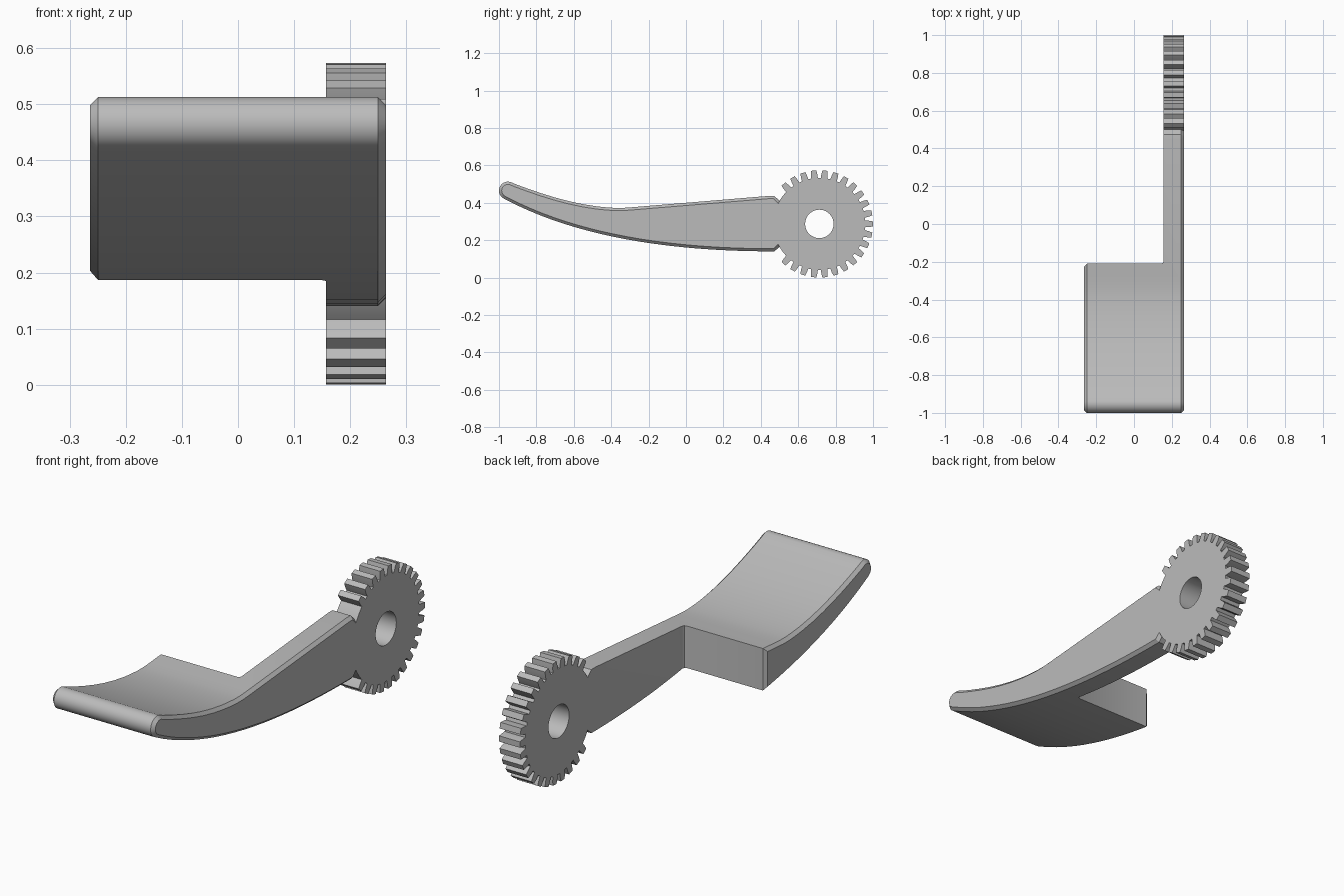
import bpy, bmesh
from math import sin, cos, radians
from mathutils import Vector
from mathutils.geometry import interpolate_bezier

old = bpy.data.objects.get("Cube")
if old:
    bpy.data.objects.remove(old, do_unlink=True)

HALF = 0.264            # half of the overall width
INNER = 0.157           # inner face of arm and gear
CHAMFER = 0.0145
GEAR_Y, GEAR_Z = 0.713, 0.287
ROOT, TIP, BORE = 0.246, 0.287, 0.076

grey = bpy.data.materials.new("plain grey")
grey.use_nodes = True
grey.diffuse_color = (0.5, 0.5, 0.5, 1)
grey.node_tree.nodes["Principled BSDF"].inputs["Base Color"].default_value = (0.5, 0.5, 0.5, 1)


def prism(name, base, shift, chamfer=0):
    """Extrude a closed outline along shift, optionally chamfering both rims."""
    bm = bmesh.new()
    cap = bm.faces.new([bm.verts.new(p) for p in base])
    out = bmesh.ops.extrude_face_region(bm, geom=[cap], use_keep_orig=True)
    bmesh.ops.translate(bm, vec=shift, verts=[v for v in out["geom"] if isinstance(v, bmesh.types.BMVert)])
    bmesh.ops.recalc_face_normals(bm, faces=bm.faces)
    if chamfer:
        axis = Vector(shift).normalized()
        rims = [e for e in bm.edges if abs((e.verts[0].co - e.verts[1].co).dot(axis)) < 1e-5]
        bmesh.ops.bevel(bm, geom=rims, offset=chamfer, segments=1, affect='EDGES', clamp_overlap=False)
    mesh = bpy.data.meshes.new(name)
    bm.to_mesh(mesh)
    bm.free()
    mesh.materials.append(grey)
    ob = bpy.data.objects.new(name, mesh)
    bpy.context.collection.objects.link(ob)
    return ob


def side_prism(name, outline, x0, x1, chamfer=0):
    return prism(name, [(x0, y, z) for y, z in outline], (x1 - x0, 0, 0), chamfer)


def arc(cy, cz, r, a0, a1, n):
    angles = [radians(a0 + (a1 - a0) * i / n) for i in range(n + 1)]
    return [(cy + r * cos(a), cz + r * sin(a)) for a in angles]


def curve(points, n):
    return [(p[0], p[1]) for p in interpolate_bezier(*[Vector(p) for p in points], n)]


def cut(ob, cutter):
    mod = ob.modifiers.new("cut", 'BOOLEAN')
    mod.operation = 'DIFFERENCE'
    mod.solver = 'EXACT'
    mod.object = cutter
    cutter.hide_render = True
    cutter.hide_set(True)


def bake(ob, cutters):
    """Apply the cuts, remove the cutters and smooth the rounded faces."""
    for c in cutters:
        cut(ob, c)
    bpy.ops.object.select_all(action='DESELECT')
    ob.select_set(True)
    bpy.context.view_layer.objects.active = ob
    for mod in list(ob.modifiers):
        bpy.ops.object.modifier_apply(modifier=mod.name)
    for c in cutters:
        bpy.data.objects.remove(c, do_unlink=True)
    bpy.ops.object.shade_smooth_by_angle(angle=radians(25))


# Lever: curved pedal and straight arm share one side profile
nose = arc(-0.952, 0.465, 0.048, 240, 72, 14)
top = curve([(-0.91, 0.499), (-0.78, 0.45), (-0.63, 0.4), (-0.478, 0.381)], 7)
dip = curve([(-0.43, 0.376), (-0.38, 0.371), (-0.34, 0.371), (-0.29, 0.376)], 4)
arm_end = [(0.447, 0.437), (0.473, 0.436), (0.505, 0.405), (0.6, 0.38),
           (0.6, 0.19), (0.505, 0.17)]
bottom = curve([(0.473, 0.14), (-0.02, 0.14), (-0.55, 0.2), (-0.96, 0.415)], 22)
lever = side_prism("pedal_and_arm", nose + top + dip + arm_end + bottom, -HALF, HALF, CHAMFER)

# Clear the space beside the arm, with a small fillet and a chamfered corner
plan = [(INNER, 1), (INNER, -0.197), (0.153, -0.206), (0.144, -0.21),
        (CHAMFER - HALF, -0.21), (-0.4, -0.36), (-0.4, 1)]
side_cutter = prism("side_cutter", [(x, y, -0.2) for x, y in plan], (0, 0, 1.2))
gear_seat = side_prism("gear_seat_cutter", arc(GEAR_Y, GEAR_Z, ROOT - 0.001, 0, 357, 119), -0.5, 0.5)
bake(lever, [side_cutter, gear_seat])

# Gear: teeth everywhere except where the arm joins
outline = []
for k in range(-11, 12):
    for offset, radius in ((-4.2, ROOT), (-3.6, 0.268), (-2.7, TIP), (2.7, TIP), (3.6, 0.268), (4.2, ROOT)):
        a = radians(k * 12 + offset)
        outline.append((GEAR_Y + radius * cos(a), GEAR_Z + radius * sin(a)))
outline += arc(GEAR_Y, GEAR_Z, ROOT, 139, 221, 20)
gear = side_prism("gear", outline, INNER, HALF)
bore = side_prism("bore_cutter", arc(GEAR_Y, GEAR_Z, BORE, 0, 352.5, 47), -0.5, 0.5)
bake(gear, [bore])
